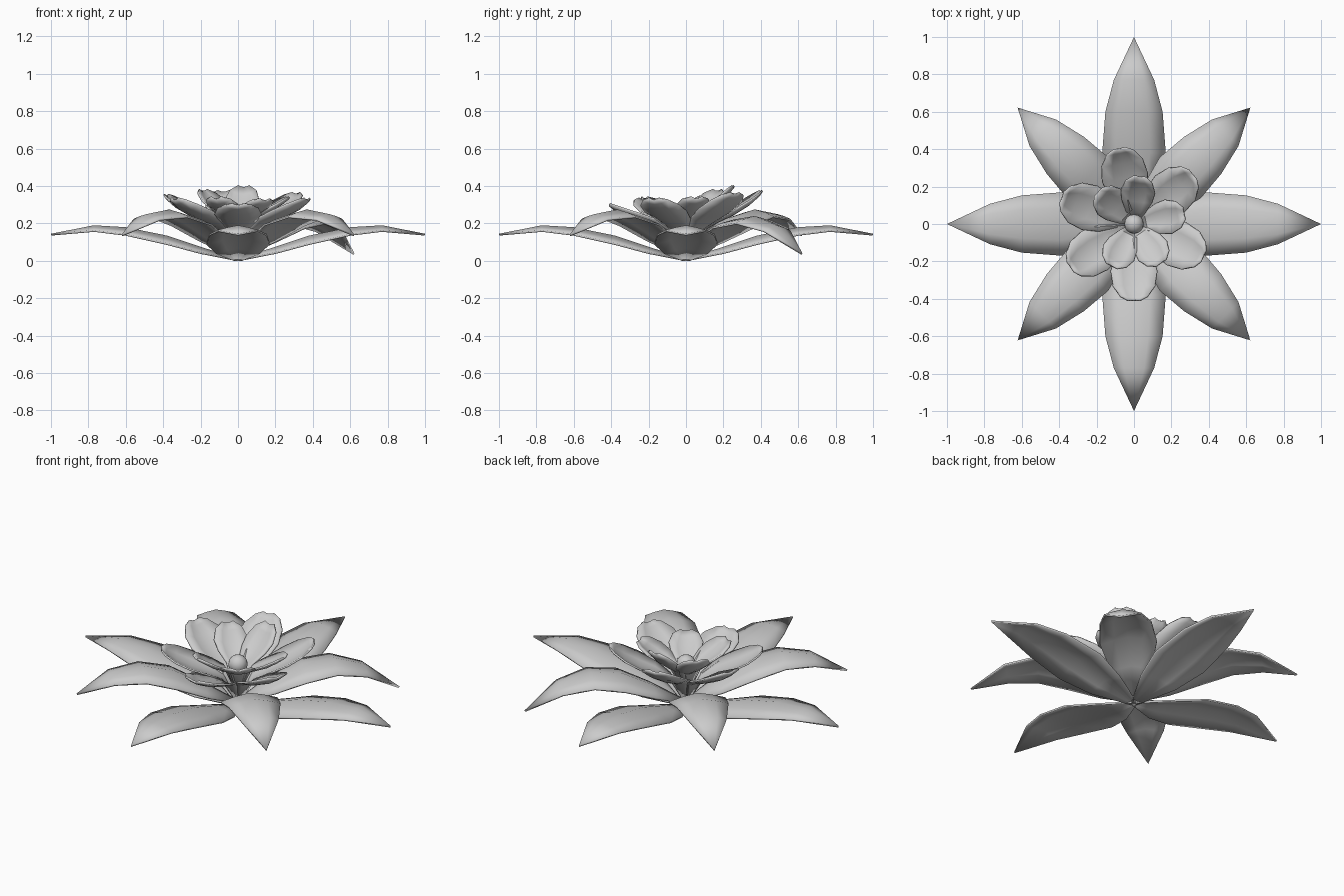
import bpy, bmesh, math
from mathutils import Matrix

cube = bpy.data.objects.get("Cube")
if cube:
    bpy.data.objects.remove(cube)

grey = bpy.data.materials.new("pale_grey")
grey.use_nodes = True
grey.diffuse_color = (0.6, 0.6, 0.6, 1)
grey.node_tree.nodes["Principled BSDF"].inputs["Base Color"].default_value = (0.6, 0.6, 0.6, 1)


def finish(obj, angle):
    obj.data.materials.append(grey)
    bpy.ops.object.select_all(action="DESELECT")
    obj.select_set(True)
    bpy.context.view_layer.objects.active = obj
    bpy.ops.object.shade_smooth_by_angle(angle=math.radians(angle))


def blade(name, profile, cup, power, azimuth, lift=0.0, reach=1.0, thickness=0.01):
    """Curved blade from (radius, half width, height) stations; cup bends its edges up or down."""
    across = [-1, -0.5, 0, 0.5, 1]
    widest = max(w for r, w, z in profile)
    end = profile[-1][0]
    bm = bmesh.new()
    rows = []
    for r, w, z in profile:
        z += lift * (r / end) ** 2
        rows.append([bm.verts.new((r * reach, t * w, z + cup * abs(t) ** power * w / widest))
                     for t in across])
    for a, b in zip(rows, rows[1:]):
        for i in range(len(across) - 1):
            bm.faces.new((a[i], b[i], b[i + 1], a[i + 1]))
    bmesh.ops.remove_doubles(bm, verts=bm.verts, dist=0.0005)
    bmesh.ops.transform(bm, matrix=Matrix.Rotation(math.radians(azimuth), 4, "Z"), verts=bm.verts)
    mesh = bpy.data.meshes.new(name)
    bm.to_mesh(mesh)
    bm.free()
    obj = bpy.data.objects.new(name, mesh)
    bpy.context.collection.objects.link(obj)
    solid = obj.modifiers.new("thickness", "SOLIDIFY")
    solid.thickness = thickness
    solid.offset = -1
    finish(obj, 35)


# Long low leaves along the axes
low_leaf = [(0, 0.02, 0.012), (0.2, 0.12, 0.075), (0.38, 0.17, 0.135), (0.6, 0.153, 0.18),
            (0.77, 0.108, 0.19), (1, 0, 0.145)]
for i in range(4):
    blade(f"low_leaf_{i + 1}", low_leaf, -0.04, 1.3, 90 * i)

# Shorter, steeper leaves on the diagonals; one droops
high_leaf = [(0, 0.02, 0.03), (0.18, 0.11, 0.14), (0.35, 0.155, 0.235), (0.52, 0.14, 0.275),
             (0.69, 0.1, 0.25), (0.88, 0, 0.14)]
for i, droop in enumerate([-0.1, 0, 0, 0]):
    blade(f"high_leaf_{i + 1}", high_leaf, -0.04, 1.3, 45 + 90 * i, droop)

# Outer ring of cupped petals: azimuth and lift of the tip
outer_petal = [(0.015, 0.015, 0.05), (0.08, 0.05, 0.16), (0.16, 0.1, 0.2), (0.25, 0.122, 0.23),
               (0.33, 0.11, 0.265), (0.385, 0.07, 0.3), (0.405, 0.03, 0.32)]
for i, (az, lift) in enumerate([(101, 0.05), (40, 0.04), (-25, 0.01), (-90, -0.02),
                                (-146, 0.01), (160, 0.03)]):
    blade(f"outer_petal_{i + 1}", outer_petal, 0.035, 2, az, lift)

# Inner ring of smaller petals
inner_petal = [(0.01, 0.015, 0.1), (0.06, 0.05, 0.22), (0.12, 0.08, 0.25), (0.17, 0.09, 0.275),
               (0.22, 0.07, 0.31), (0.25, 0.03, 0.335)]
for i, (az, lift, reach) in enumerate([(83, 0.06, 1), (12, 0, 1.08), (-55, -0.01, 1),
                                       (-118, 0, 1), (138, 0.04, 1)]):
    blade(f"inner_petal_{i + 1}", inner_petal, 0.03, 2, az, lift, reach)

# Round bead in the centre
bpy.ops.mesh.primitive_uv_sphere_add(segments=16, ring_count=10, radius=0.052, location=(0, 0, 0.245))
bead = bpy.context.object
bead.name = "flower_centre"
finish(bead, 60)
